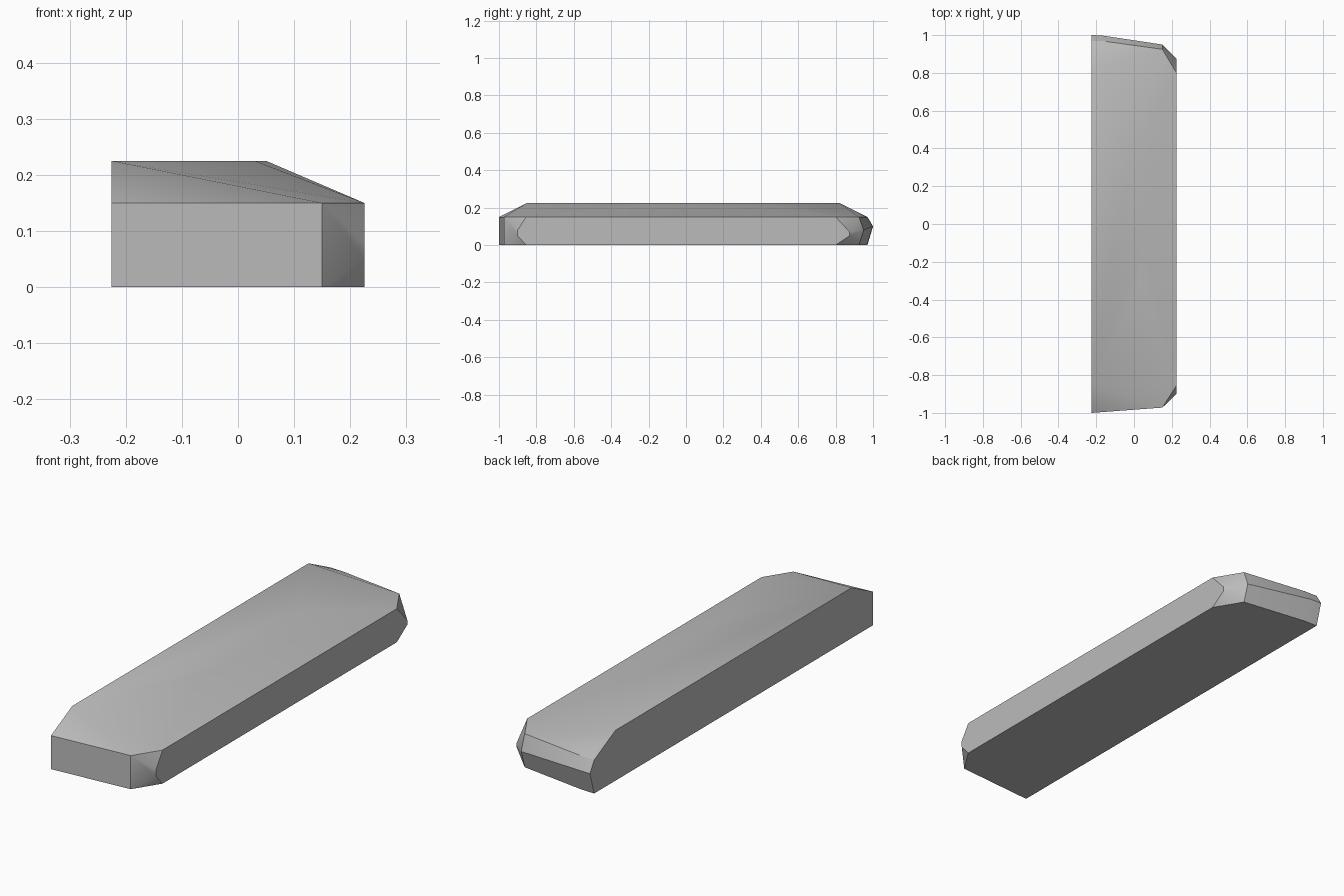
import bpy, bmesh, math

cube = bpy.data.objects.get("Cube")
if cube:
    bpy.data.objects.remove(cube, do_unlink=True)

stone = bpy.data.materials.new("grey stone")
stone.use_nodes = True
grey = (0.5, 0.5, 0.5, 1)
stone.diffuse_color = grey
stone.node_tree.nodes["Principled BSDF"].inputs["Base Color"].default_value = grey

W, SIDE, TOP = 0.225, 0.15, 0.225

# Vertical side wall outline, repeated at the base and the shoulder
outline = [(-W, -1), (0.15, -0.972), (W, -0.855), (W, 0.80),
           (0.15, 0.925), (-0.16, 0.968), (-W, 0.97)]
points = [(x, y, z) for x, y in outline for z in (0, SIDE)]

# Chipped corners and bulging back end
points += [(W, -0.9, 0.05), (W, -0.9, 0.08), (W, 0.875, 0.05), (W, 0.875, 0.07)]
points += [(0.15, 0.95, 0.08), (-0.17, 0.998, 0.1), (-W, 1, 0.1)]

# Worn crown, highest along the straight edge
crown = [(-W, -0.85), (0.03, -0.3), (0.05, -0.1), (0.04, 0.15),
         (0.0, 0.42), (-W, 0.82)]
points += [(x, y, TOP) for x, y in crown]

# Block formed as the hull of its corners
bm = bmesh.new()
for p in points:
    bm.verts.new(p)
hull = bmesh.ops.convex_hull(bm, input=bm.verts)
loose = {v for v in hull["geom_interior"] + hull["geom_unused"]
         if isinstance(v, bmesh.types.BMVert) and not v.link_faces}
bmesh.ops.delete(bm, geom=list(loose), context="VERTS")
bmesh.ops.dissolve_limit(bm, angle_limit=math.radians(0.5),
                         verts=bm.verts, edges=bm.edges)
bmesh.ops.recalc_face_normals(bm, faces=bm.faces)
mesh = bpy.data.meshes.new("stone_block")
bm.to_mesh(mesh)
bm.free()
mesh.materials.append(stone)

block = bpy.data.objects.new("stone_block", mesh)
bpy.context.collection.objects.link(block)
bpy.ops.object.select_all(action="DESELECT")
block.select_set(True)
bpy.context.view_layer.objects.active = block
bpy.ops.object.shade_smooth_by_angle(angle=math.radians(32))
